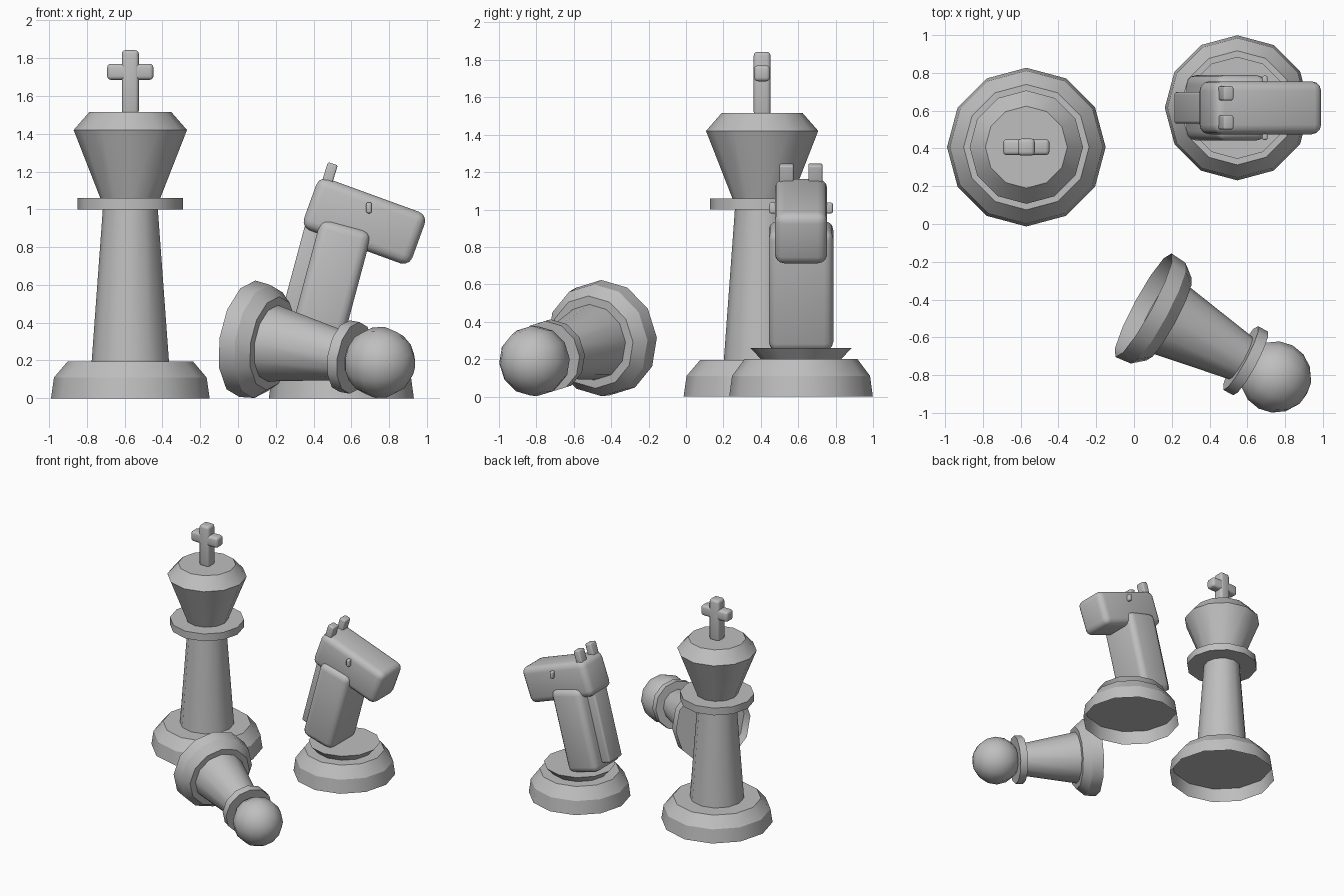
import bpy, bmesh, math
from mathutils import Matrix, Vector

old = bpy.data.objects.get("Cube")
if old:
    bpy.data.objects.remove(old, do_unlink=True)

SIDES = 12
grey = bpy.data.materials.new("stone_grey")
grey.use_nodes = True
GREY = (0.52, 0.52, 0.52, 1)
grey.diffuse_color = GREY
grey.node_tree.nodes["Principled BSDF"].inputs["Base Color"].default_value = GREY


def finish(name, bm, matrix):
    bmesh.ops.recalc_face_normals(bm, faces=bm.faces)
    mesh = bpy.data.meshes.new(name)
    bm.to_mesh(mesh)
    bm.free()
    mesh.materials.append(grey)
    obj = bpy.data.objects.new(name, mesh)
    bpy.context.collection.objects.link(obj)
    obj.matrix_world = matrix
    bpy.ops.object.select_all(action="DESELECT")
    obj.select_set(True)
    bpy.context.view_layer.objects.active = obj
    bpy.ops.object.shade_smooth_by_angle(angle=math.radians(35))


def turned(name, profile, matrix, floor=True):
    """Twelve-sided turning from (radius, height) pairs, closed on top."""
    bm = bmesh.new()
    rings = []
    for r, z in profile:
        angles = [math.tau * i / SIDES for i in range(SIDES)]
        rings.append([bm.verts.new((r * math.cos(a), r * math.sin(a), z)) for a in angles])
    for low, high in zip(rings, rings[1:]):
        for i in range(SIDES):
            j = (i + 1) % SIDES
            bm.faces.new((low[i], low[j], high[j], high[i]))
    if floor:
        bm.faces.new(rings[0][::-1])
    bm.faces.new(rings[-1])
    finish(name, bm, matrix)


def base(piece, foot, rim, step, matrix):
    """Hollow plinth with a sloping step on top of it."""
    turned(f"{piece}_plinth", [(foot, 0), rim], matrix, floor=False)
    turned(f"{piece}_step", [rim, step], matrix, floor=False)


def block(name, size, centre, lean=0, bevel=0.015):
    """Rounded box leaning towards +x by an angle in degrees."""
    bm = bmesh.new()
    bmesh.ops.create_cube(bm, size=1)
    bmesh.ops.scale(bm, vec=size, verts=bm.verts)
    bmesh.ops.bevel(bm, geom=bm.edges[:], offset=bevel, segments=3,
                    profile=0.5, affect="EDGES")
    turn = Matrix.Rotation(math.radians(lean), 4, "Y")
    finish(name, bm, Matrix.Translation(centre) @ turn)


# King
kx, ky = -0.57, 0.407
king = Matrix.Translation((kx, ky, 0))
base("king", 0.42, (0.404, 0.11), (0.332, 0.195), king)
turned("king_column", [(0.205, 0.19), (0.145, 1.01)], king)
turned("king_collar", [(0.28, 1.0), (0.28, 1.06)], king)
turned("king_head", [(0.157, 1.055), (0.3, 1.42), (0.217, 1.515)], king)
block("king_cross_upright", (0.09, 0.09, 0.34), (kx, ky, 1.673), 0, 0.02)
block("king_cross_bar", (0.245, 0.085, 0.085), (kx, ky, 1.728), 0, 0.02)

# Knight
nx, ny = 0.547, 0.615
knight = Matrix.Translation((nx, ny, 0))
base("knight", 0.384, (0.369, 0.11), (0.302, 0.2), knight)
turned("knight_collar", [(0.21, 0.195), (0.27, 0.259)], knight)
block("knight_body", (0.28, 0.345, 0.67), (0.488, ny, 0.592), 15, 0.05)
block("knight_mane", (0.16, 0.168, 0.63), (0.369, ny, 0.66), 15, 0.015)
block("knight_head", (0.61, 0.28, 0.29), (0.669, ny, 0.938), 20, 0.05)
for side, s in (("left", 1), ("right", -1)):
    block(f"knight_ear_{side}", (0.055, 0.075, 0.15), (0.48, ny + s * 0.077, 1.17), 17, 0.01)
    block(f"knight_eye_{side}", (0.029, 0.06, 0.058), (0.693, ny + s * 0.14, 1.008), 0, 0.01)

# Toppled pawn, built along its own axis
foot = Vector((0.05, -0.43, 0.315))
axis = Vector((0.75, -0.81, 0.19)) - foot
pawn = Matrix.Translation(foot) @ axis.to_track_quat("Z", "Y").to_matrix().to_4x4()
base("pawn", 0.312, (0.303, 0.09), (0.25, 0.155), pawn)
turned("pawn_column", [(0.205, 0.15), (0.125, 0.61)], pawn)
turned("pawn_collar", [(0.192, 0.593), (0.192, 0.653)], pawn)
ball = bmesh.new()
bmesh.ops.create_uvsphere(ball, u_segments=12, v_segments=8, radius=0.19)
finish("pawn_head", ball, pawn @ Matrix.Translation((0, 0, axis.length)))
